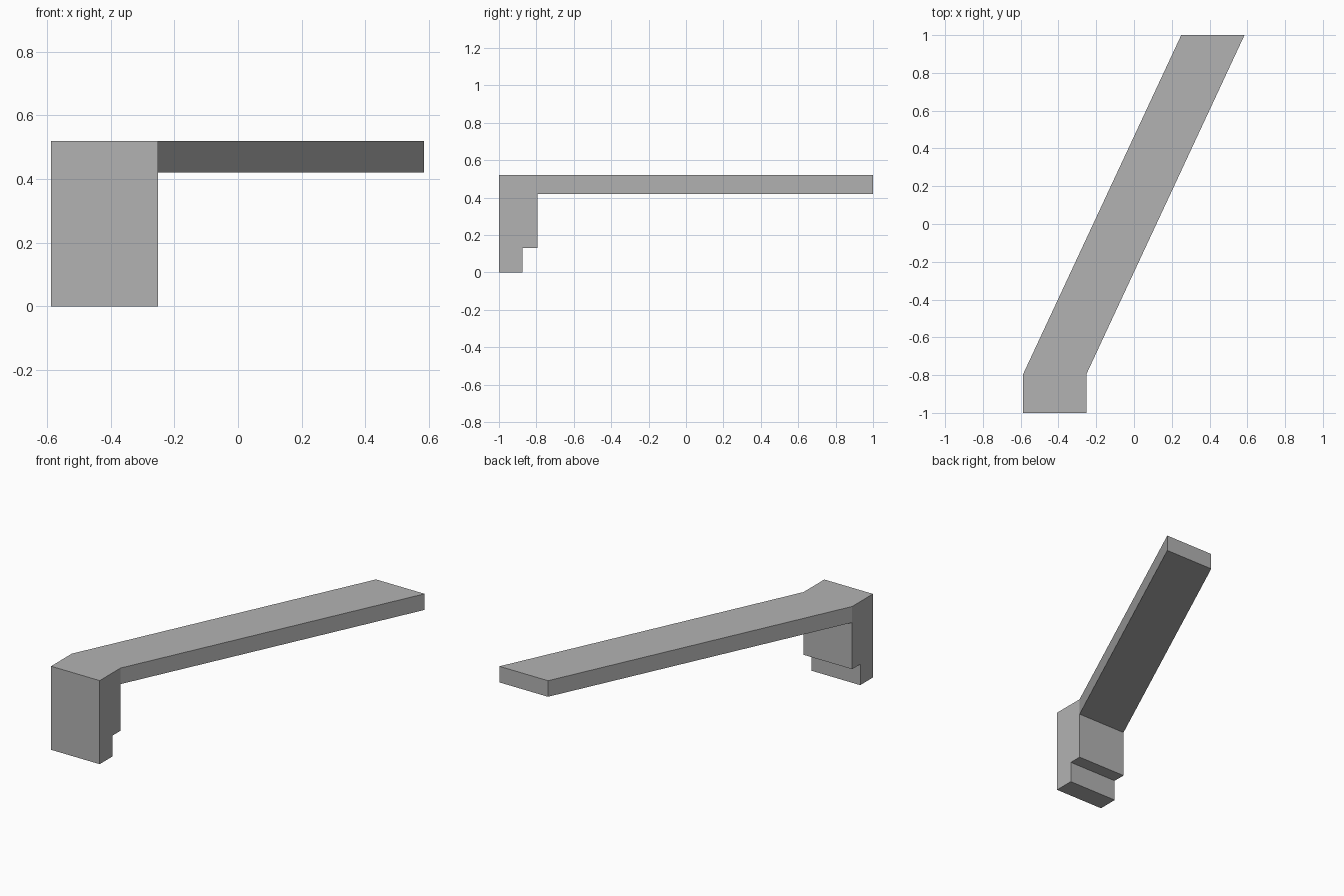
import bpy
import bmesh

if "Cube" in bpy.data.objects:
    bpy.data.objects.remove(bpy.data.objects["Cube"])

X0, X1 = -0.587, -0.252      # sides of the post
SHIFT = 0.837                # sideways run of the slanted arm
KNEE = -0.795                # where the arm leaves the post

grey = bpy.data.materials.new("grey")
grey.diffuse_color = (0.45, 0.45, 0.45, 1)
grey.use_nodes = True
grey.node_tree.nodes["Principled BSDF"].inputs["Base Color"].default_value = grey.diffuse_color

bm = bmesh.new()


def side(x, points):
    return [bm.verts.new((x + dx, y, z)) for dx, y, z in points]


# Stepped post outline, followed by the far end of the slanted arm
outline = [(0, -1, 0), (0, -0.875, 0), (0, -0.875, 0.13), (0, KNEE, 0.13),
           (0, KNEE, 0.42), (SHIFT, 1, 0.42), (SHIFT, 1, 0.52),
           (0, KNEE, 0.52), (0, -1, 0.52)]
left, right = side(X0, outline), side(X1, outline)

# Flat side faces: post and arm share the edge at the knee
for verts in (left, right):
    bm.faces.new([verts[i] for i in (0, 1, 2, 3, 4, 7, 8)])
    bm.faces.new([verts[i] for i in (4, 5, 6, 7)])

# Skin around the outline
n = len(outline)
for i in range(n):
    j = (i + 1) % n
    bm.faces.new((left[i], left[j], right[j], right[i]))

bmesh.ops.recalc_face_normals(bm, faces=bm.faces)
mesh = bpy.data.meshes.new("slanted_bracket")
bm.to_mesh(mesh)
bm.free()
mesh.materials.append(grey)
bpy.context.collection.objects.link(bpy.data.objects.new("slanted_bracket", mesh))
